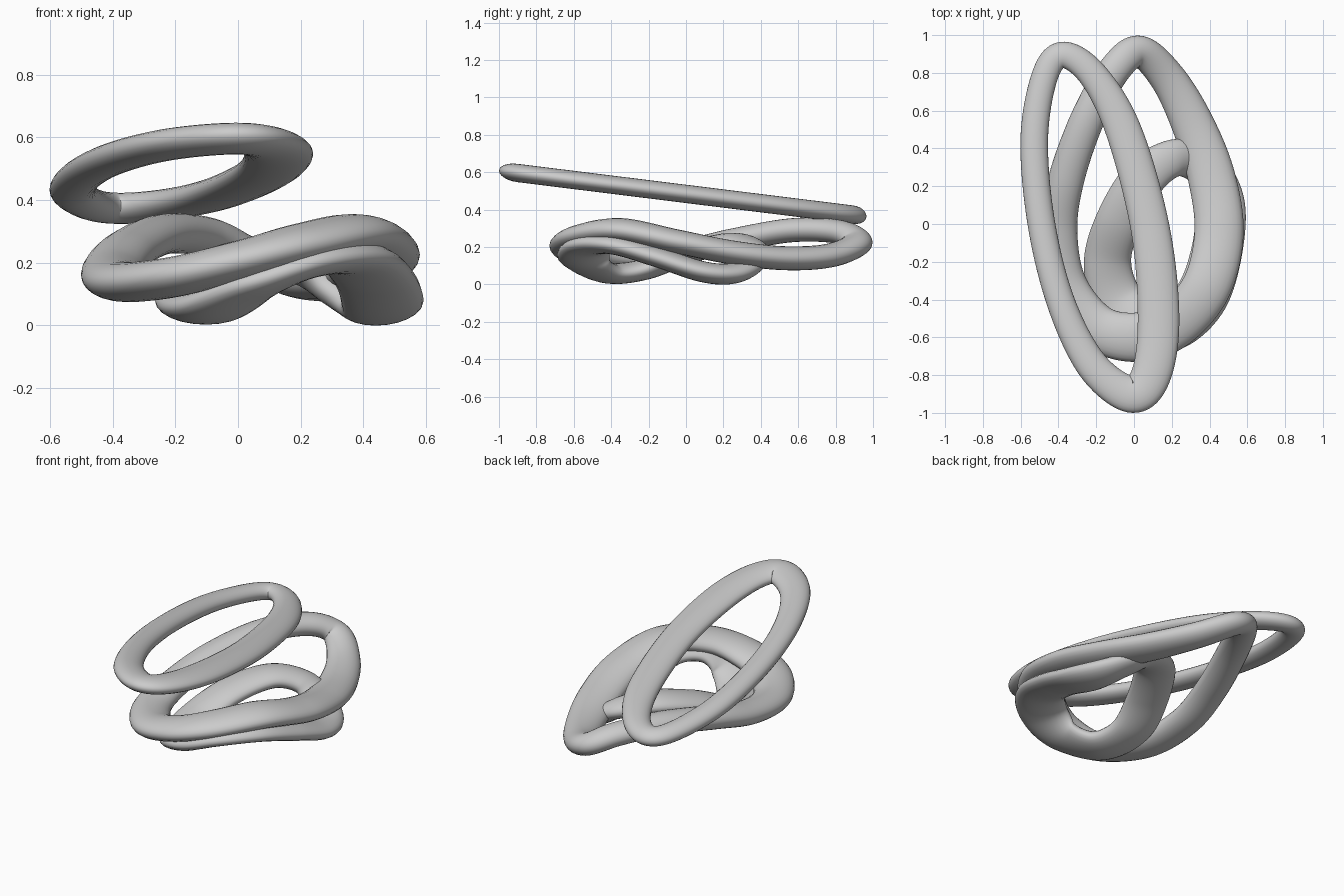
import bpy
from math import cos, sin, pi
from mathutils import Vector

if "Cube" in bpy.data.objects:
    bpy.data.objects.remove(bpy.data.objects["Cube"])

SEG, SIDES = 12, 24


def spline(p0, p1, p2, p3, t):
    # Catmull-Rom blend of two neighbouring stations
    return [0.5 * (2 * b + (c - a) * t + (2 * a - 5 * b + 4 * c - d) * t * t
            + (3 * b - a - 3 * c + d) * t ** 3)
            for a, b, c, d in zip(p0, p1, p2, p3)]


def ring(name, stations, half_height):
    # closed sweep of a flattened ellipse; station = x, y, z, half width
    n = len(stations)
    path = [spline(*[stations[(i + k) % n] for k in (-1, 0, 1, 2)], s / SEG)
            for i in range(n) for s in range(SEG)]
    m = len(path)
    verts, faces = [], []
    for i, (x, y, z, w) in enumerate(path):
        tangent = Vector(path[(i + 1) % m][:3]) - Vector(path[i - 1][:3])
        side = tangent.cross(Vector((0, 0, 1))).normalized()
        up = side.cross(tangent).normalized()
        for k in range(SIDES):
            a = 2 * pi * k / SIDES
            verts.append(Vector((x, y, z)) + side * w * cos(a) + up * half_height * sin(a))
    for i in range(m):
        for k in range(SIDES):
            j, l = (i + 1) % m, (k + 1) % SIDES
            faces.append((i * SIDES + k, i * SIDES + l, j * SIDES + l, j * SIDES + k))
    mesh = bpy.data.meshes.new(name)
    mesh.from_pydata(verts, [], faces)
    mesh.polygons.foreach_set("use_smooth", [True] * len(faces))
    ob = bpy.data.objects.new(name, mesh)
    bpy.context.collection.objects.link(ob)
    return ob


# flat tilted top ring, built level and then sheared onto its sloping plane
top = ring("top_ring", [
    (-.37, .895, 0, .07), (-.47, .79, 0, .07), (-.528, .45, 0, .073),
    (-.49, 0, 0, .073), (-.385, -.42, 0, .075), (-.22, -.75, 0, .085),
    (-.02, -.9, 0, .098), (.09, -.80, 0, .105), (.13, -.5, 0, .11),
    (.087, -.03, 0, .103), (-.05, .48, 0, .095), (-.21, .78, 0, .078)], .049)
for v in top.data.vertices:
    v.co.z += .484 - .124 * v.co.y

# large saddle-shaped middle ring
ring("middle_ring", [
    (.03, .912, .22, .085), (.18, .77, .155, .095), (.31, .53, .14, .112),
    (.41, .25, .17, .125), (.45, -.05, .23, .13), (.38, -.34, .29, .13),
    (.2, -.54, .26, .13), (0, -.6, .205, .13), (-.2, -.54, .155, .12),
    (-.36, -.32, .138, .11), (-.4, -.03, .17, .1), (-.355, .25, .235, .095),
    (-.24, .57, .29, .09), (-.1, .82, .28, .085)], .064)

# smaller saddle-shaped bottom ring
ring("bottom_ring", [
    (-.14, -.2, .085, .125), (-.085, -.41, .06, .135), (.06, -.54, .13, .14),
    (.22, -.52, .205, .14), (.36, -.38, .215, .14), (.435, -.16, .15, .135),
    (.46, .08, .07, .13), (.42, .24, .058, .11), (.32, .33, .11, .1),
    (.2, .345, .185, .1), (.05, .24, .22, .115), (-.08, .02, .17, .12)], .056)
